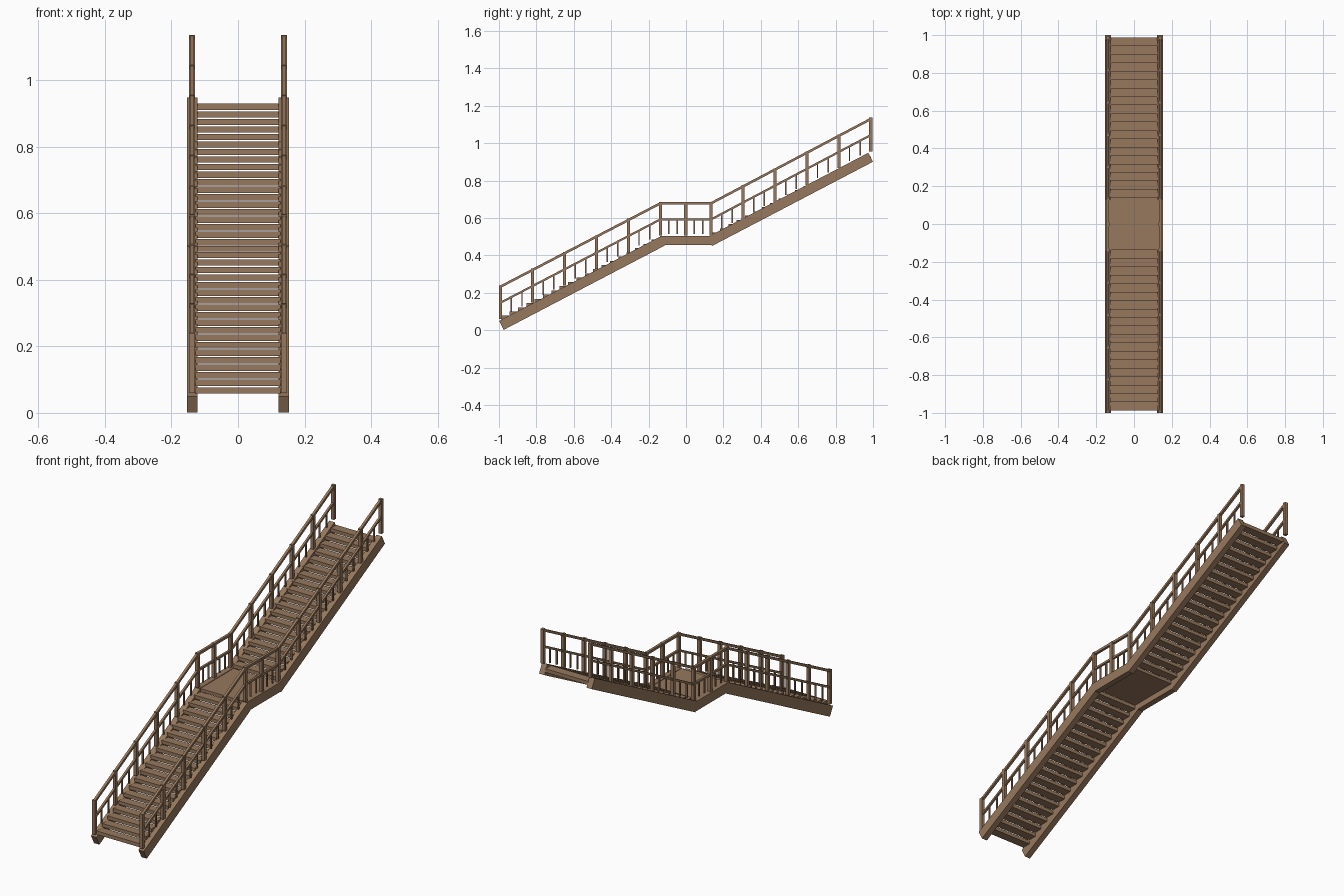
import bpy, bmesh, math
from mathutils import Matrix, Vector

if "Cube" in bpy.data.objects:
    bpy.data.objects.remove(bpy.data.objects["Cube"])

wood = bpy.data.materials.new("brown_wood")
wood.diffuse_color = (0.31, 0.19, 0.11, 1)
wood.use_nodes = True
wood.node_tree.nodes["Principled BSDF"].inputs["Base Color"].default_value = wood.diffuse_color


def make(name, boxes):
    """One object from boxes given as (centre, size, tilt about x)."""
    bm = bmesh.new()
    for c, s, a in boxes:
        m = Matrix.Translation(Vector(c)) @ Matrix.Rotation(a, 4, 'X') @ Matrix.Diagonal((*s, 1))
        bmesh.ops.create_cube(bm, size=1, matrix=m)
    me = bpy.data.meshes.new(name)
    bm.to_mesh(me)
    bm.free()
    me.materials.append(wood)
    ob = bpy.data.objects.new(name, me)
    bpy.context.collection.objects.link(ob)


def beam(x, p, q, w, h):
    """Box running from p to q in the y-z plane."""
    dy, dz = q[0] - p[0], q[1] - p[1]
    return ((x, (p[0] + q[0]) / 2, (p[1] + q[1]) / 2),
            (w, math.hypot(dy, dz), h), math.atan2(dz, dy))


def between(p, q, t):
    return p[0] + (q[0] - p[0]) * t, p[1] + (q[1] - p[1]) * t


# treads of both flights
N, PITCH, RISE = 19, 0.0447, 0.0226
for name, y0, z0 in (("lower", -0.987, 0.077), ("upper", 0.138, 0.522)):
    make(name + "_treads", [((0, y0 + PITCH * (i + 0.5), z0 + RISE * i - 0.0095),
                             (0.256, PITCH + 0.002, 0.019), 0) for i in range(N)])

# landing deck
make("landing_deck", [((0, 0, 0.493), (0.262, 0.276, 0.016), 0)])

# railing base line: segments (start, end, bays)
A, B, C, D = (-0.991, 0.06), (-0.137, 0.505), (0.134, 0.505), (0.988, 0.956)
SEGMENTS = (("lower", A, B, 5), ("landing", B, C, 2), ("upper", C, D, 5))
H, MID = 0.18, 0.087

for side, s in (("left", -1), ("right", 1)):
    # side stringers
    x = s * 0.1375
    make(side + "_lower_stringer", [beam(x, (-0.987, 0.0255), (-0.127, 0.4755), 0.031, 0.054)])
    make(side + "_landing_stringer", [beam(x, (-0.14, 0.479), (0.14, 0.479), 0.031, 0.05)])
    make(side + "_upper_stringer", [beam(x, (0.127, 0.474), (0.987, 0.924), 0.031, 0.054)])

    posts, rails, balusters = [], [], []
    xr = s * 0.138
    for name, p, q, bays in SEGMENTS:
        # handrail and middle rail
        for h, t in ((H - 0.007, 0.013), (MID, 0.011)):
            rails.append(beam(xr, (p[0], p[1] + h), (q[0], q[1] + h), t, t))
        for i in range(bays):
            y, z = between(p, q, i / bays)
            posts.append(((xr, y, z + H / 2), (0.017, 0.017, H), 0))
            # two short balusters per bay
            for k in (1, 2):
                y, z = between(p, q, (i + k / 3) / bays)
                balusters.append(((xr, y, z + MID / 2 + 0.004), (0.007, 0.007, MID - 0.008), 0))
    posts.append(((xr, D[0], D[1] + H / 2), (0.017, 0.017, H), 0))
    make(side + "_posts", posts)
    make(side + "_rails", rails)
    make(side + "_balusters", balusters)
